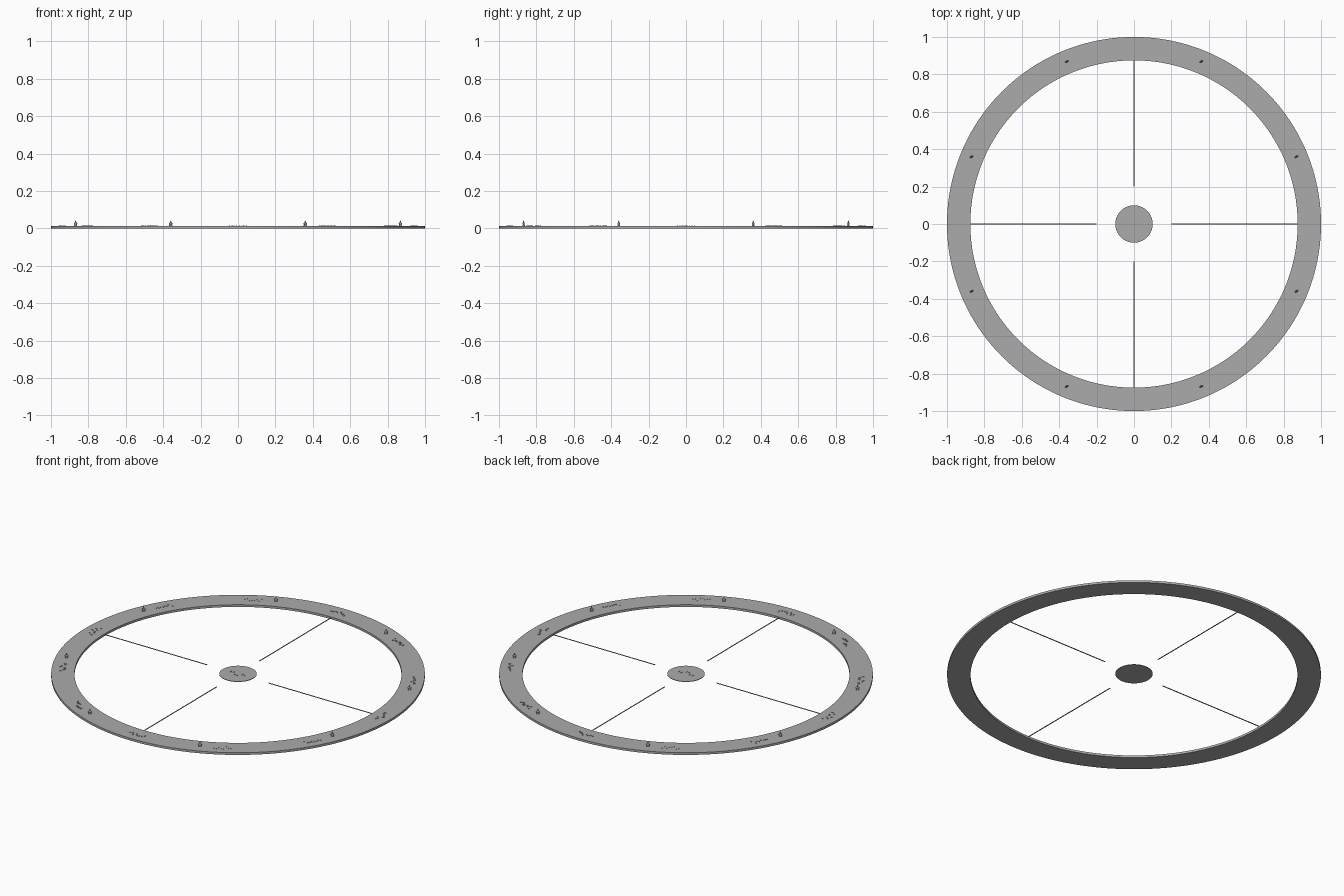
import bpy, bmesh, math, random
from mathutils import Matrix, Vector

if "Cube" in bpy.data.objects:
    bpy.data.objects.remove(bpy.data.objects["Cube"])
random.seed(4)

RING_TOP = 0.013
MARK_RADIUS = 0.94


def material(name, value):
    mat = bpy.data.materials.new(name)
    mat.use_nodes = True
    colour = (value, value, value, 1)
    mat.diffuse_color = colour
    mat.node_tree.nodes["Principled BSDF"].inputs["Base Color"].default_value = colour
    return mat


GREY = material("plain grey", 0.41)


def finish(name, bm):
    bmesh.ops.recalc_face_normals(bm, faces=bm.faces)
    mesh = bpy.data.meshes.new(name)
    bm.to_mesh(mesh)
    bm.free()
    mesh.materials.append(GREY)
    obj = bpy.data.objects.new(name, mesh)
    bpy.context.collection.objects.link(obj)
    return obj


def smooth(obj):
    bpy.ops.object.select_all(action="DESELECT")
    obj.select_set(True)
    bpy.context.view_layer.objects.active = obj
    bpy.ops.object.shade_smooth_by_angle(angle=math.radians(35))


def add_box(bm, centre, size, frame=Matrix()):
    place = frame @ Matrix.Translation(centre) @ Matrix.Diagonal((*size, 1))
    bmesh.ops.create_cube(bm, size=1, matrix=place)


def lathe(name, profile, steps, closed):
    bm = bmesh.new()
    verts = [bm.verts.new((r, 0, z)) for r, z in profile]
    pairs = list(zip(verts, verts[1:] + verts[:1])) if closed else list(zip(verts, verts[1:]))
    edges = [bm.edges.new(pair) for pair in pairs]
    bmesh.ops.spin(bm, geom=verts + edges, cent=(0, 0, 0), axis=(0, 0, 1),
                   angle=math.tau, steps=steps)
    bmesh.ops.remove_doubles(bm, verts=bm.verts, dist=1e-5)
    obj = finish(name, bm)
    smooth(obj)


# Flat outer ring and thin centre disc
lathe("outer_ring", [(0.875, 0), (1, 0), (1, RING_TOP), (0.875, RING_TOP)], 160, True)
lathe("centre_disc", [(0, 0.011), (0.1, 0.011), (0.1, 0.014), (0, 0.014)], 64, False)

# Four fine spokes reaching from near the centre to the ring
bm = bmesh.new()
for i in range(4):
    add_box(bm, (0.54, 0, 0.012), (0.68, 0.005, 0.003), Matrix.Rotation(i * math.pi / 2, 4, "Z"))
finish("spokes", bm)

# Twelve shallow clusters of raised dashes around the ring
bm = bmesh.new()
for i in range(12):
    frame = Matrix.Rotation(i * math.tau / 12, 4, "Z") @ Matrix.Translation((MARK_RADIUS, 0, RING_TOP))
    for k in range(8):
        spot = (random.uniform(-0.015, 0.015), (k - 3.5) * 0.013, 0.001)
        add_box(bm, spot, (random.uniform(0.006, 0.014), 0.004, 0.004), frame)
finish("ring_dashes", bm)

# A few raised dashes on the centre disc
bm = bmesh.new()
for k in range(6):
    add_box(bm, ((k - 2.5) * 0.018, random.uniform(-0.02, 0.02), 0.0145), (0.004, 0.009, 0.004))
finish("centre_dashes", bm)

# Eight tiny upright pegs: slanted foot, stem, bud and pointed tip
bm = bmesh.new()
for i in range(8):
    angle = math.tau * (i + 0.5) / 8
    spot = Vector((MARK_RADIUS * math.cos(angle), MARK_RADIUS * math.sin(angle), RING_TOP))
    frame = Matrix.Translation(spot) @ Matrix.Rotation(math.radians(28), 4, "Z")
    add_box(bm, (0, 0, 0.003), (0.016, 0.006, 0.006), frame)
    bud = frame @ Matrix.Translation((0, 0, 0.012)) @ Matrix.Diagonal((1.3, 0.6, 1, 1))
    bmesh.ops.create_uvsphere(bm, u_segments=10, v_segments=6, radius=0.008, matrix=bud)
    bmesh.ops.create_cone(bm, cap_ends=True, segments=8, radius1=0.005, radius2=0.001, depth=0.014,
                          matrix=frame @ Matrix.Translation((0, 0, 0.023)))
finish("ring_pegs", bm)
